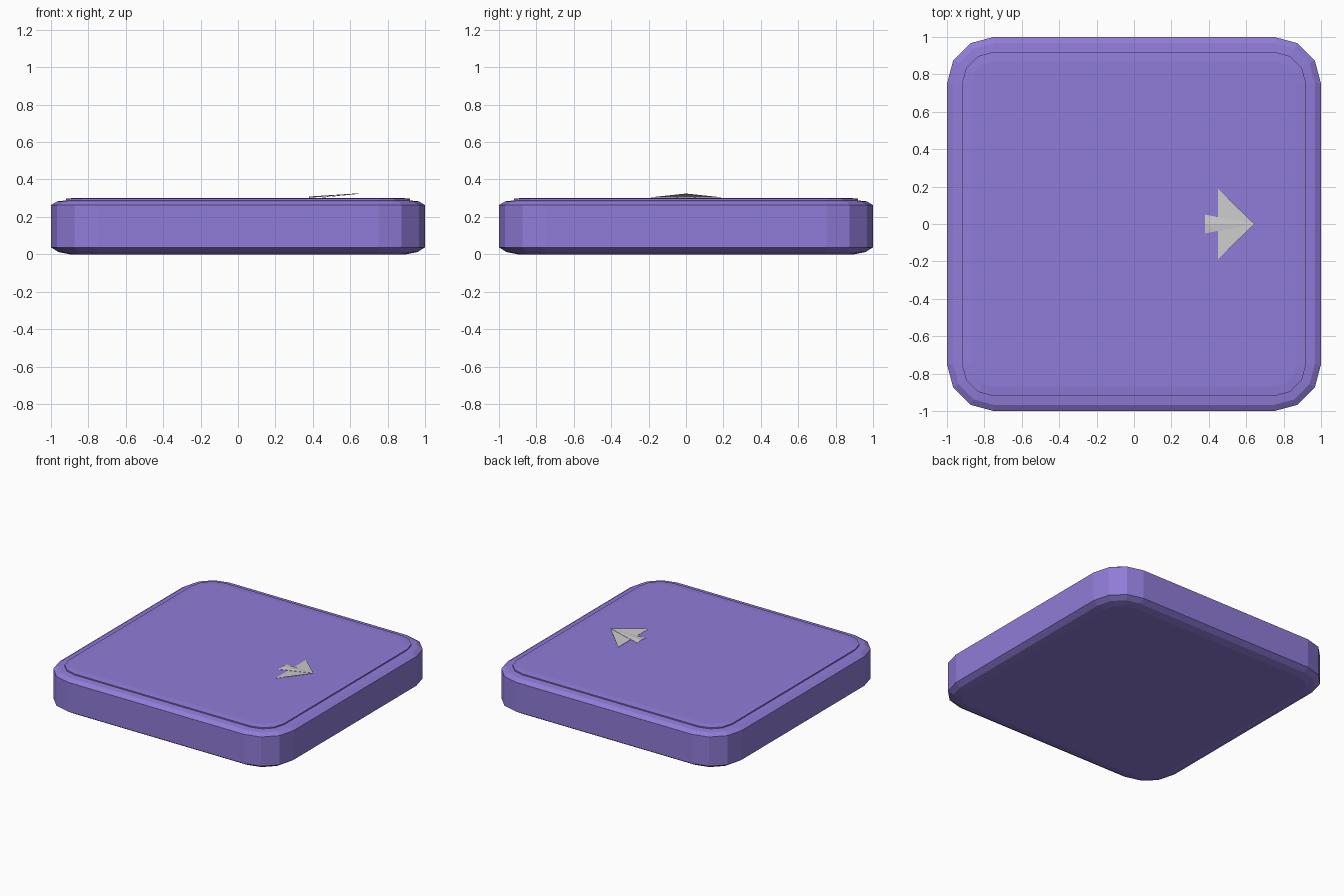
import bpy, bmesh, math

if "Cube" in bpy.data.objects:
    bpy.data.objects.remove(bpy.data.objects["Cube"])


def finish(name, bm, color=None):
    bmesh.ops.recalc_face_normals(bm, faces=bm.faces)
    me = bpy.data.meshes.new(name)
    bm.to_mesh(me)
    bm.free()
    ob = bpy.data.objects.new(name, me)
    bpy.context.collection.objects.link(ob)
    if color:
        mat = bpy.data.materials.new(name + "_colour")
        mat.diffuse_color = color
        mat.use_nodes = True
        mat.node_tree.nodes["Principled BSDF"].inputs["Base Color"].default_value = mat.diffuse_color
        me.materials.append(mat)
    return ob


def rounded_ring(bm, half, z, centre=0.75, steps=3):
    """Rounded square outline whose corners share fixed arc centres."""
    verts = []
    for q, (sx, sy) in enumerate([(1, 1), (-1, 1), (-1, -1), (1, -1)]):
        for i in range(steps + 1):
            a = math.radians(90 * q + 90 * i / steps)
            r = half - centre
            verts.append(bm.verts.new((sx * centre + r * math.cos(a),
                                       sy * centre + r * math.sin(a), z)))
    return verts


# Tile: outline swept through a bevelled profile with a small step on top
profile = [(0.90, 0.0), (0.96, 0.012), (1.0, 0.037), (1.0, 0.263),
           (0.967, 0.283), (0.92, 0.288), (0.92, 0.297), (0.87, 0.302)]
bm = bmesh.new()
rings = [rounded_ring(bm, h, z) for h, z in profile]
for lo, hi in zip(rings, rings[1:]):
    n = len(lo)
    for i in range(n):
        j = (i + 1) % n
        bm.faces.new((lo[i], lo[j], hi[j], hi[i]))
bm.faces.new(rings[0][::-1])
bm.faces.new(rings[-1])
finish("tile", bm, (0.28, 0.2, 0.69, 1))


def wedge(name, top, bottom, drop=0.002):
    """Thin closed plate from an upper outline and a slightly lower copy."""
    bm = bmesh.new()
    up = [bm.verts.new(p) for p in top]
    dn = [bm.verts.new((x, y, z - drop)) for x, y, z in bottom]
    ridge, n = 0, len(up)
    # fan from the tip so the plate can fold along its middle
    for i in range(1, n - 1):
        bm.faces.new((up[ridge], up[i], up[i + 1]))
        bm.faces.new((dn[ridge], dn[i + 1], dn[i]))
    for i in range(n):
        j = (i + 1) % n
        bm.faces.new((up[i], dn[i], dn[j], up[j]))
    return finish(name, bm)


# Arrow: tilted head and a folded tail running up to the tip
head = [(0.645, 0, 0.325), (0.45, 0.187, 0.305), (0.45, -0.187, 0.305)]
tail = [(0.645, 0, 0.326), (0.38, 0.05, 0.304), (0.38, 0, 0.309),
        (0.38, -0.05, 0.304)]
wedge("arrow_head", head, head)
wedge("arrow_tail", tail, tail)
